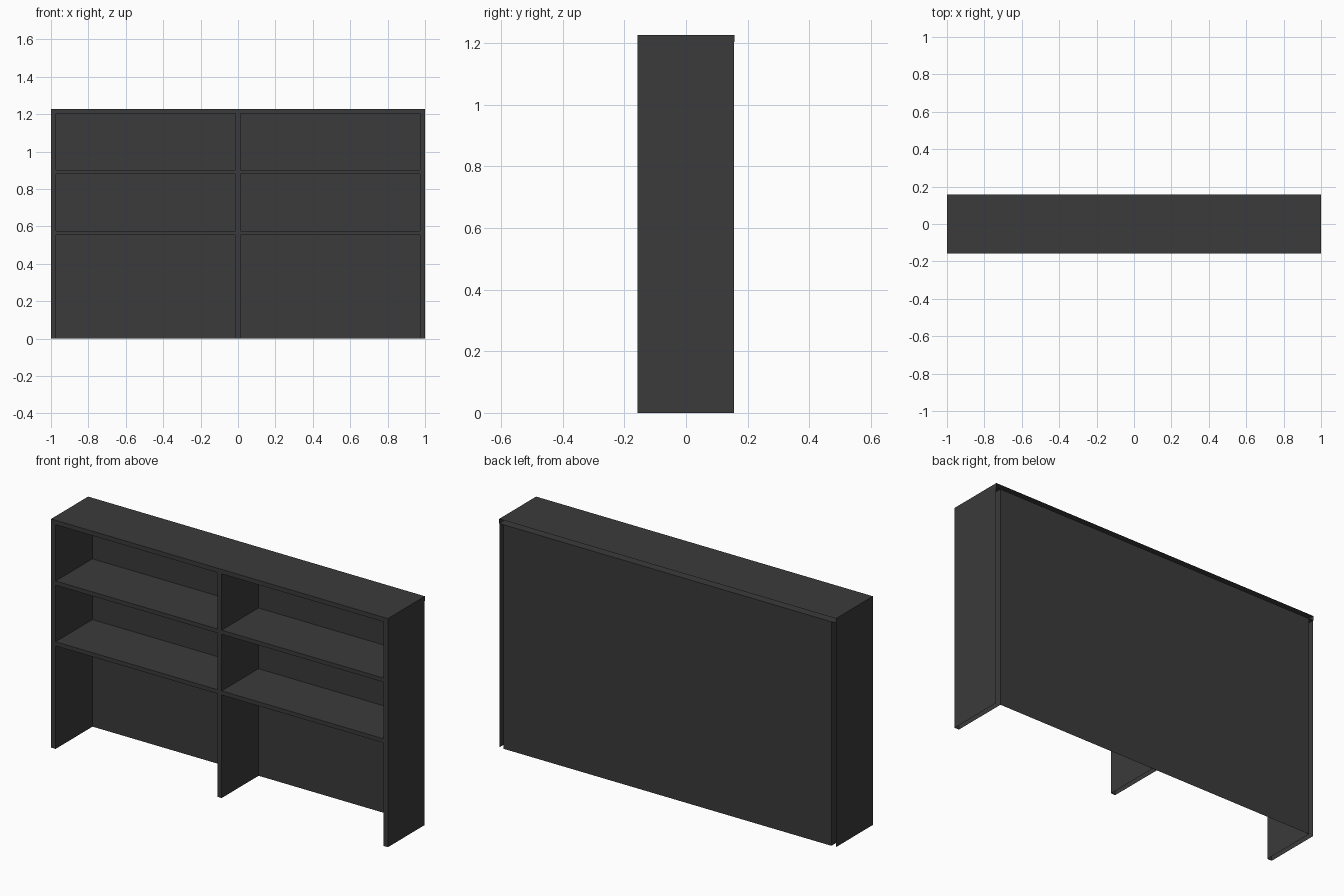
import bpy
import bmesh
from mathutils import Vector

cube = bpy.data.objects.get("Cube")
if cube:
    bpy.data.objects.remove(cube, do_unlink=True)

# One dark grey finish for the whole hutch
finish = bpy.data.materials.new("dark grey finish")
finish.use_nodes = True
colour = (0.043, 0.043, 0.043, 1)
finish.diffuse_color = colour
finish.node_tree.nodes["Principled BSDF"].inputs["Base Color"].default_value = colour

HALF_W, HALF_D, HEIGHT = 1.0, 0.157, 1.227
INNER_X = 0.973        # inner face of the side boards
DIVIDER_X = 0.013      # half thickness of the centre divider
CEILING = 1.203        # underside of the top board
SHELVES = {"lower": (0.553, 0.575), "upper": (0.879, 0.901)}

DIRECTIONS = {"back": (0, 1, 0), "bottom": (0, 0, -1), "top": (0, 0, 1),
              "left": (1, 0, 0), "right": (-1, 0, 0)}


def finish_object(name, bm):
    mesh = bpy.data.meshes.new(name)
    bm.to_mesh(mesh)
    bm.free()
    mesh.materials.append(finish)
    obj = bpy.data.objects.new(name, mesh)
    bpy.context.collection.objects.link(obj)
    return obj


def hollow_board(name, low, high, open_sides):
    """Thin-walled box between two corners, with the named sides left open."""
    low, high = Vector(low), Vector(high)
    bm = bmesh.new()
    bmesh.ops.create_cube(bm, size=1)
    bm.normal_update()
    removed = [f for f in bm.faces
               if any(f.normal.dot(Vector(DIRECTIONS[s])) > 0.9 for s in open_sides)]
    bmesh.ops.delete(bm, geom=removed, context="FACES")
    bmesh.ops.scale(bm, vec=high - low, verts=bm.verts)
    bmesh.ops.translate(bm, vec=(low + high) / 2, verts=bm.verts)
    return finish_object(name, bm)


# Top board, open at the back
hollow_board("top_board", (-HALF_W, -HALF_D, CEILING), (HALF_W, HALF_D, HEIGHT), ["back"])

# Uprights, open at the back and at both ends
uprights = {"right_side": (-HALF_W, -INNER_X),
            "centre_divider": (-DIVIDER_X, DIVIDER_X),
            "left_side": (INNER_X, HALF_W)}
for name, (x0, x1) in uprights.items():
    hollow_board(name, (x0, -HALF_D, 0), (x1, HALF_D - 0.002, CEILING),
                 ["back", "bottom", "top"])

# Two shelves in each bay
for bay, (x0, x1) in {"right": (-INNER_X, -DIVIDER_X), "left": (DIVIDER_X, INNER_X)}.items():
    for level, (z0, z1) in SHELVES.items():
        hollow_board(f"{level}_{bay}_shelf", (x0, -HALF_D, z0), (x1, HALF_D - 0.002, z1),
                     ["back", "left", "right"])

# Back panel, a single thin sheet
bm = bmesh.new()
y = HALF_D - 0.001
corners = [(INNER_X, y, 0), (-INNER_X, y, 0), (-INNER_X, y, CEILING), (INNER_X, y, CEILING)]
bm.faces.new([bm.verts.new(c) for c in corners])
finish_object("back_panel", bm)
